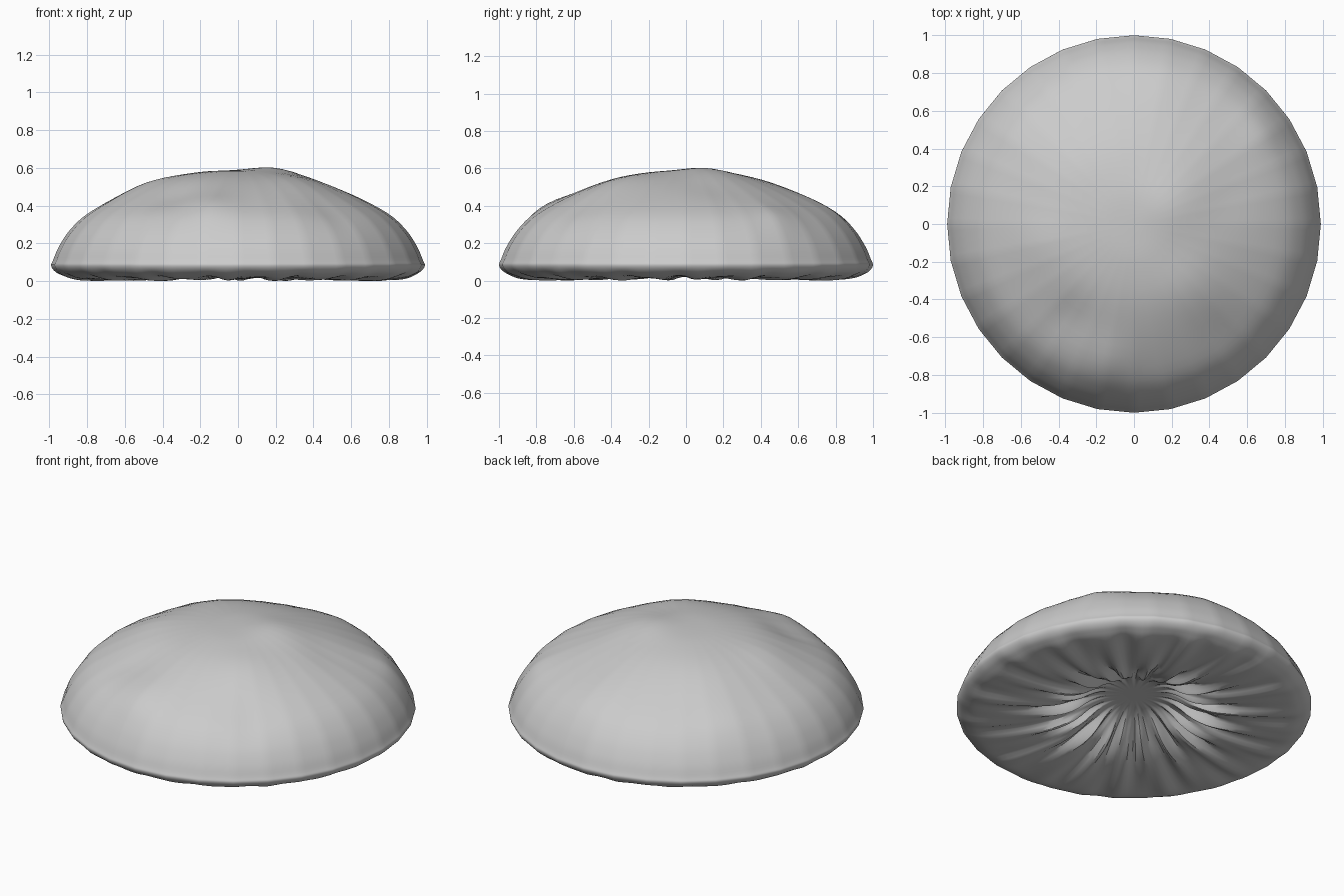
import bpy, bmesh, math
from mathutils import Vector

if "Cube" in bpy.data.objects:
    bpy.data.objects.remove(bpy.data.objects["Cube"])

SEG, SIDES, SUB = 192, 32, 4
# cap profile (radius, height), from crown over the rim to the hollow below
PROFILE = [(0.04, .585), (.2, .578), (.4, .54), (.6, .465), (.8, .36), (.9, .27),
           (.96, .18), (.99, .11), (1, .085), (.985, .06), (.95, .04), (.88, .024),
           (.7, .022), (.5, .04), (.35, .08), (.2, .145), (.04, .155)]
# soft lumps and dents on the crown: x, y, width, amount
LUMPS = [(.2, .1, .17, .024), (-.4, .35, .2, .012), (-.35, -.5, .13, -.022),
         (-.15, -.75, .14, .025), (.7, .5, .13, .02), (.3, -.35, .18, .015),
         (-.52, -.1, .16, .015), (.15, .75, .18, .015), (.5, -.6, .15, -.015),
         (-.65, .5, .15, .012), (.5, .15, .15, -.01)]


def spline(pts, sub):
    """Catmull-Rom resampling of a profile."""
    p = [Vector(q) for q in [pts[0]] + pts + [pts[-1]]]
    out = []
    for a, b, c, d in zip(p, p[1:], p[2:], p[3:]):
        for i in range(sub):
            t = i / sub
            out.append(.5 * (2 * b + (c - a) * t + (2 * a - 5 * b + 4 * c - d) * t * t
                             + (3 * b - a - 3 * c + d) * t ** 3))
    return out + [p[-1]]


def point(r, z, ang, under):
    # 32-sided outline
    step = 2 * math.pi / SIDES
    poly = math.cos(step / 2) / math.cos(ang % step - step / 2)
    x, y = r * poly * math.cos(ang), r * poly * math.sin(ang)
    if under:
        # gently swirling gills, deepest around the hollow
        fade = max(0, min(1, (r - .12) / .2)) * max(0, min(1, (1 - r) / .15))
        wave = math.sin(22 * ang + 3 * r) + .5 * math.sin(37 * ang - 4 * r)
        z += fade * (.008 + .012 * math.exp(-((r - .38) / .15) ** 2)) * wave
    else:
        fade = max(0, min(1, (z - .1) / .2))
        z += fade * sum(a * math.exp(-((x - u) ** 2 + (y - v) ** 2) / (w * w))
                        for u, v, w, a in LUMPS)
    return x * .99, y, max(z, 0)


# mushroom-like cap
bm = bmesh.new()
rings = []
for i, (r, z) in enumerate(spline(PROFILE, SUB)):
    under = i > 8 * SUB
    rings.append([bm.verts.new(point(r, z, 2 * math.pi * k / SEG, under)) for k in range(SEG)])
for a, b in zip(rings, rings[1:]):
    for k in range(SEG):
        j = (k + 1) % SEG
        bm.faces.new((a[k], b[k], b[j], a[j]))
bm.faces.new(rings[0])
bm.faces.new(rings[-1][::-1])
bmesh.ops.recalc_face_normals(bm, faces=bm.faces)
low = min(v.co.z for v in bm.verts)
for v in bm.verts:
    v.co.z -= low * max(0, 1 - v.co.z / .1)
mesh = bpy.data.meshes.new("cap")
bm.to_mesh(mesh)
bm.free()
cap = bpy.data.objects.new("cap", mesh)
bpy.context.collection.objects.link(cap)
bpy.context.view_layer.objects.active = cap
cap.select_set(True)
bpy.ops.object.shade_smooth_by_angle(angle=math.radians(30))
